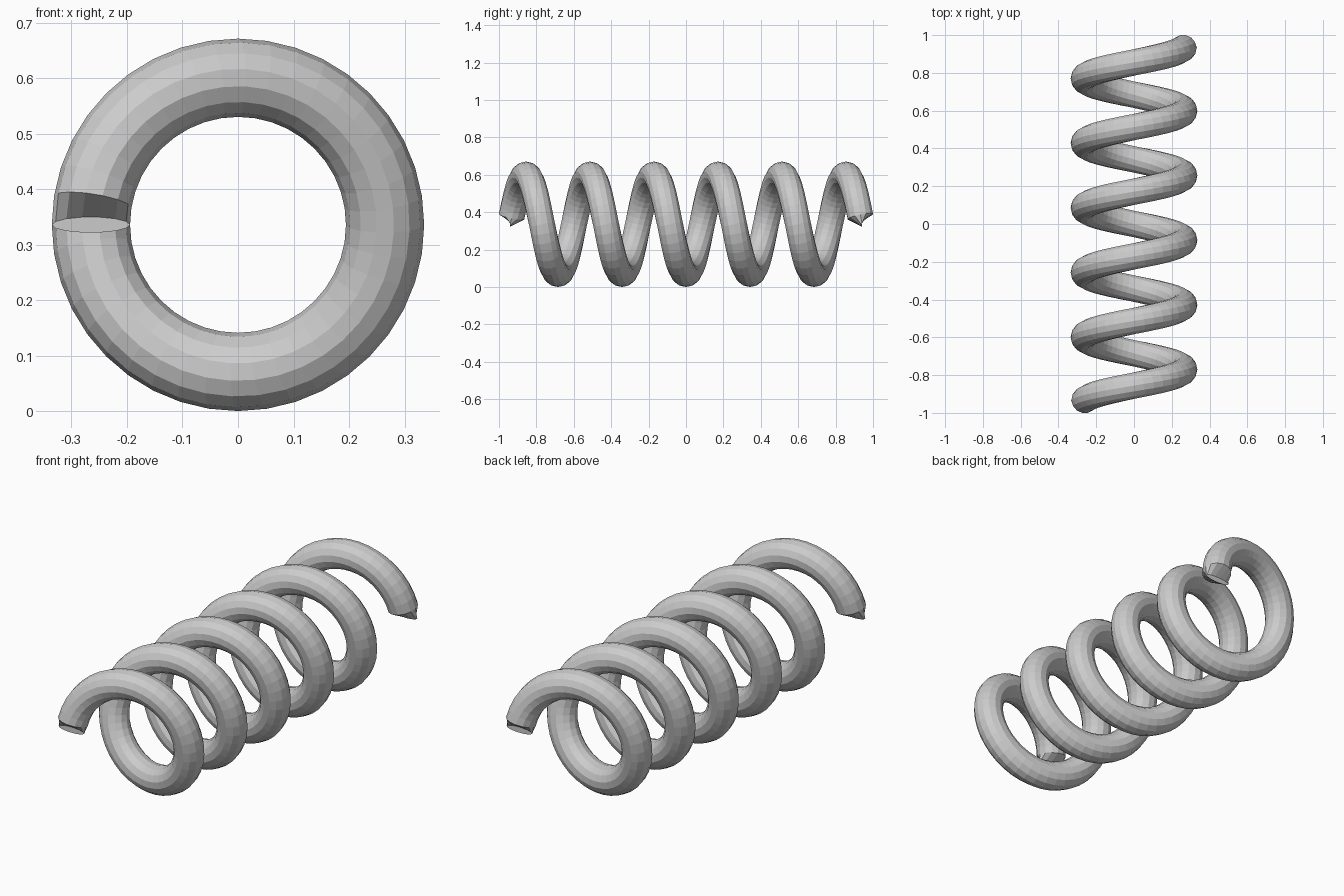
import bpy, bmesh
from math import sin, cos, pi
from mathutils import Vector

cube = bpy.data.objects.get("Cube")
if cube:
    bpy.data.objects.remove(cube, do_unlink=True)

COIL_R, WIRE_R = 0.265, 0.0705      # coil centre line and wire radius
HALF_LEN, TURNS = 0.941, 5.5        # centre line runs along y
STEPS, SIDES = 40, 14               # rings per turn, sides of the wire
MID_Z = COIL_R + WIRE_R

steel = bpy.data.materials.new("steel_grey")
steel.diffuse_color = (0.6, 0.6, 0.6, 1)
steel.use_nodes = True
steel.node_tree.nodes["Principled BSDF"].inputs["Base Color"].default_value = (0.6, 0.6, 0.6, 1)


def wire_ring(bm, i, count):
    """One cross-section of the wire, square to the helix."""
    a = 2 * pi * i / STEPS
    y = HALF_LEN * (2 * i / count - 1)
    out = Vector((-cos(a), 0, sin(a)))
    rise = 2 * HALF_LEN / (2 * pi * TURNS)
    tangent = Vector((COIL_R * sin(a), rise, COIL_R * cos(a))).normalized()
    side = tangent.cross(out)
    if i in (0, count):
        side.y = 0                  # pinched chisel ends
    centre = out * COIL_R + Vector((0, y, MID_Z))
    return [bm.verts.new(centre + WIRE_R * (cos(t) * out + sin(t) * side))
            for t in (2 * pi * k / SIDES for k in range(SIDES))]


# Coil wire, skinned ring to ring
bm = bmesh.new()
count = int(STEPS * TURNS)
rings = [wire_ring(bm, i, count) for i in range(count + 1)]
for r0, r1 in zip(rings, rings[1:]):
    for k in range(SIDES):
        n = (k + 1) % SIDES
        bm.faces.new((r0[k], r0[n], r1[n], r1[k]))

# End caps
bm.faces.new(rings[0][::-1])
bm.faces.new(rings[-1])
bmesh.ops.recalc_face_normals(bm, faces=bm.faces)

mesh = bpy.data.meshes.new("spring_coil")
bm.to_mesh(mesh)
bm.free()
mesh.materials.append(steel)
spring = bpy.data.objects.new("spring_coil", mesh)
bpy.context.collection.objects.link(spring)
